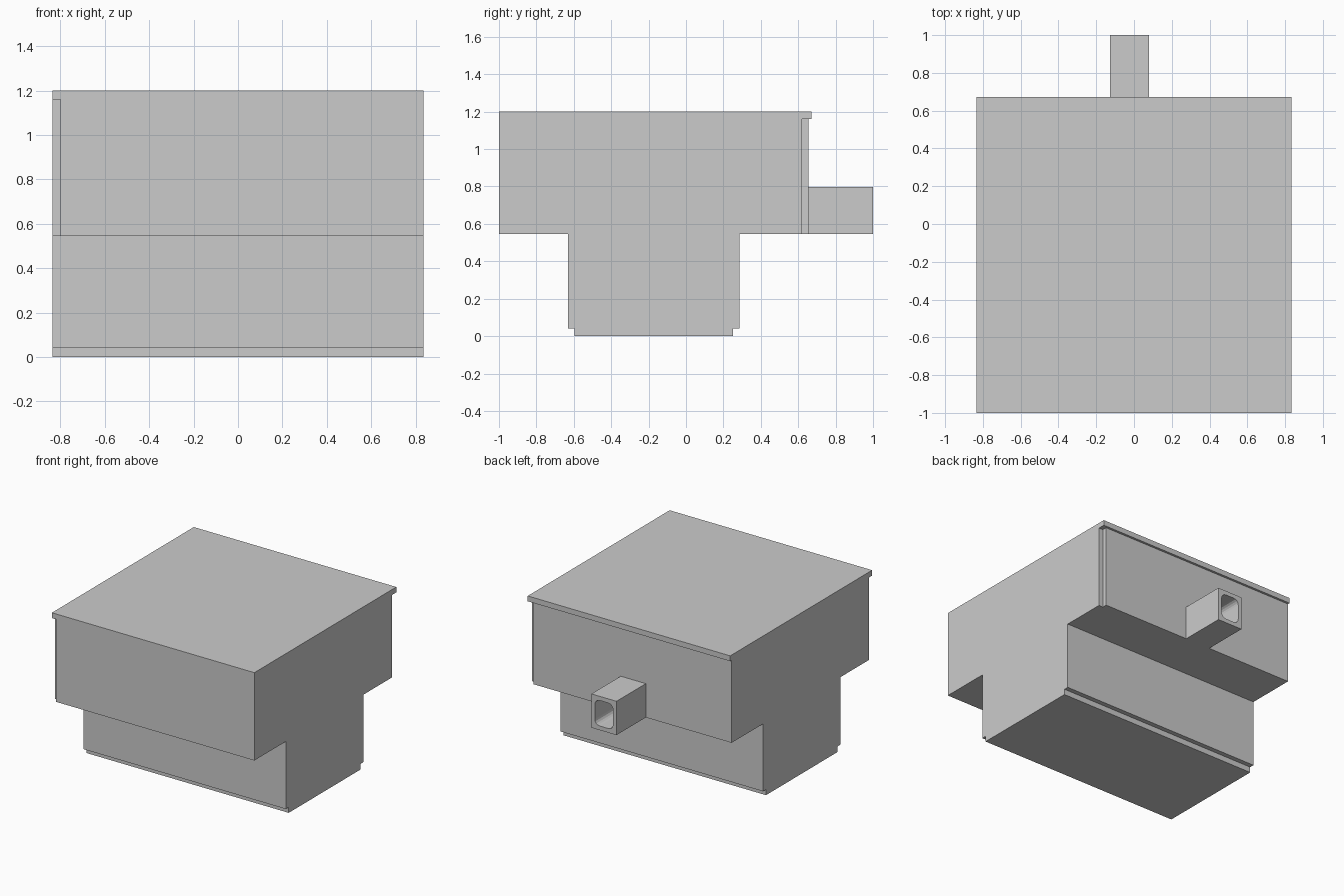
import bpy, bmesh, math
from mathutils import Matrix

if "Cube" in bpy.data.objects:
    bpy.data.objects.remove(bpy.data.objects["Cube"])


def prism(name, outline, low, high, along_y=False):
    """Extrude an outline along z, or an (x, z) outline along y."""
    bm = bmesh.new()
    rows = []
    for h in (low, high):
        rows.append([bm.verts.new((a, h, b) if along_y else (a, b, h)) for a, b in outline])
    bottom, top = rows
    n = len(outline)
    bm.faces.new(bottom[::-1])
    bm.faces.new(top)
    for i in range(n):
        j = (i + 1) % n
        bm.faces.new((bottom[i], bottom[j], top[j], top[i]))
    bmesh.ops.recalc_face_normals(bm, faces=bm.faces)
    mesh = bpy.data.meshes.new(name)
    bm.to_mesh(mesh)
    bm.free()
    obj = bpy.data.objects.new(name, mesh)
    bpy.context.collection.objects.link(obj)
    return obj


def rect(a0, a1, b0, b1):
    return [(a0, b0), (a1, b0), (a1, b1), (a0, b1)]


def rounded_rect(ca, cb, ha, hb, r, steps=4):
    pts = []
    for k, (sa, sb) in enumerate([(1, 1), (-1, 1), (-1, -1), (1, -1)]):
        for i in range(steps + 1):
            t = math.pi / 2 * (k + i / steps)
            pts.append((ca + sa * (ha - r) + r * math.cos(t),
                        cb + sb * (hb - r) + r * math.sin(t)))
    return pts


W = 0.835      # half width
T = 0.035      # panel thickness

# Base plate, narrower than the lower box front and back
prism("base_plate", rect(-W, W, -0.595, 0.25), 0, 0.042)

# Lower box
prism("lower_box", rect(-W, W, -0.63, 0.285), 0.042, 0.545)

# Upper box with lapped-panel notches at two opposite corners
prism("upper_box", [(-W + T, -1), (W, -1), (W, 0.62), (W - T, 0.62), (W - T, 0.655),
                    (-W, 0.655), (-W, -1 + T), (-W + T, -1 + T)], 0.545, 1.16)

# Lid, overhanging slightly at the back
prism("lid", rect(-W, W, -1, 0.672), 1.16, 1.2)

# Square spout with a rounded opening
spout = prism("spout", rect(-0.127, 0.08, 0.545, 0.797), 0.655, 1.0, True)
hole = prism("spout_hole_cutter", rounded_rect(-0.0235, 0.671, 0.075, 0.095, 0.04), 0.68, 1.05, True)
hole.hide_render = True
cut = spout.modifiers.new("opening", 'BOOLEAN')
cut.operation = 'DIFFERENCE'
cut.solver = 'EXACT'
cut.object = hole
bpy.context.view_layer.objects.active = spout
bpy.ops.object.modifier_apply(modifier=cut.name)
bpy.data.objects.remove(hole)
